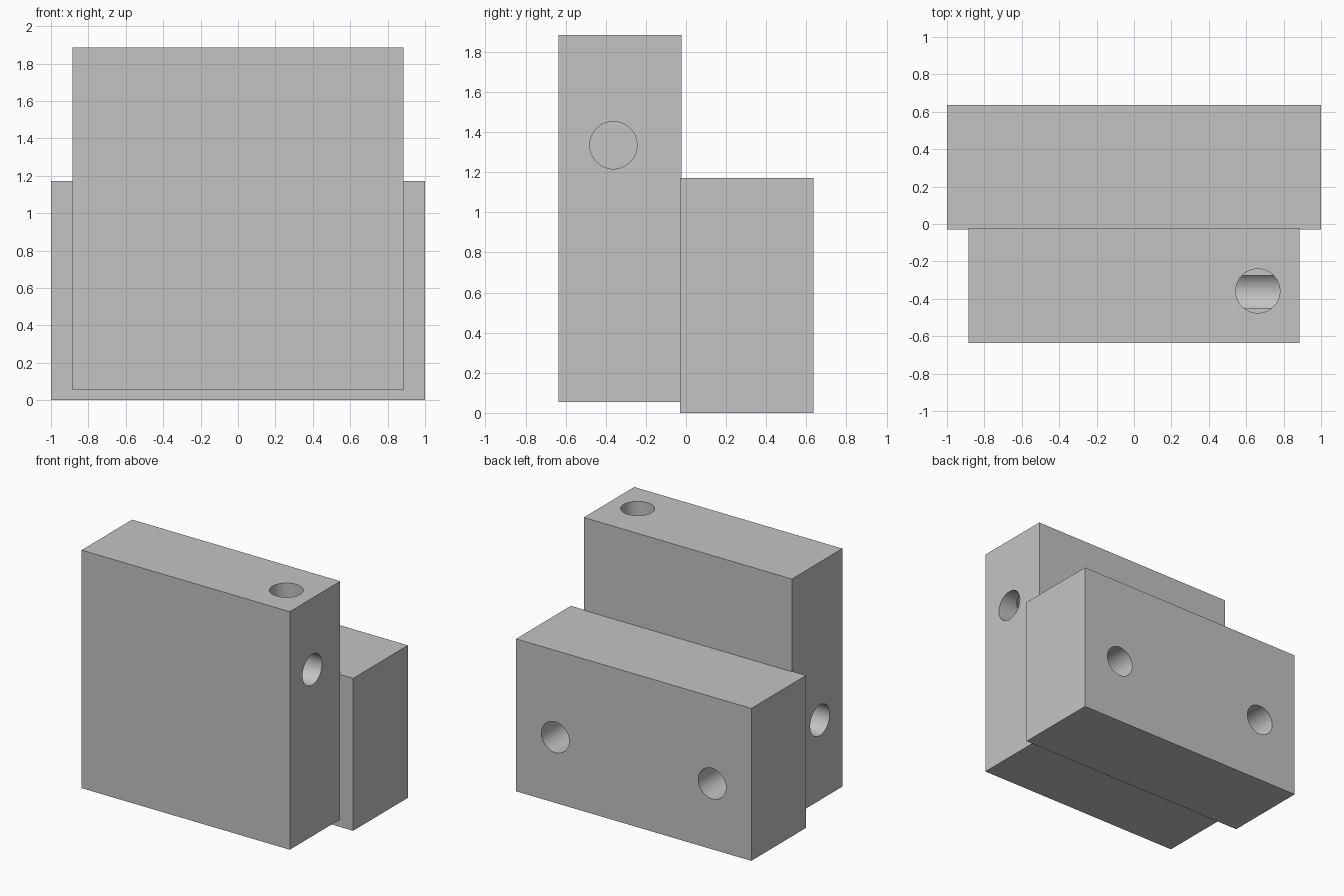
import bpy
import math
from mathutils import Vector

default = bpy.data.objects.get("Cube")
if default:
    bpy.data.objects.remove(default, do_unlink=True)

# One plain grey for everything
grey = bpy.data.materials.new("plain grey")
grey.use_nodes = True
colour = (0.55, 0.55, 0.55, 1.0)
grey.diffuse_color = colour
grey.node_tree.nodes["Principled BSDF"].inputs["Base Color"].default_value = colour

RADIUS = 0.118
DEPTH = 0.47
CLEARANCE = 0.1


def make_block(name, low, high):
    """Box between two opposite corners."""
    low, high = Vector(low), Vector(high)
    bpy.ops.mesh.primitive_cube_add(size=1, location=(low + high) / 2)
    block = bpy.context.object
    block.name = name
    block.scale = high - low
    bpy.ops.object.transform_apply(location=False, rotation=False, scale=True)
    block.data.materials.append(grey)
    return block


def drill(block, mouth, outward):
    """Flat-bottomed round hole, starting at mouth and running inward."""
    outward = Vector(outward)
    bpy.ops.mesh.primitive_cylinder_add(
        vertices=64, radius=RADIUS, depth=DEPTH + CLEARANCE,
        location=Vector(mouth) + outward * (CLEARANCE - DEPTH) / 2,
        rotation=outward.to_track_quat('Z', 'Y').to_euler())
    cutter = bpy.context.object
    cutter.name = "hole_cutter"
    cutter.hide_render = True
    cutter.data.materials.append(grey)
    select(block)
    cut = block.modifiers.new("hole", 'BOOLEAN')
    cut.operation = 'DIFFERENCE'
    cut.solver = 'EXACT'
    cut.object = cutter
    bpy.ops.object.modifier_apply(modifier=cut.name)
    bpy.data.objects.remove(cutter, do_unlink=True)


def select(obj):
    bpy.ops.object.select_all(action='DESELECT')
    obj.select_set(True)
    bpy.context.view_layer.objects.active = obj


# Tall front block with one hole in the top and one in each end
front_block = make_block("front_block", (-0.885, -0.635, 0.055), (0.885, -0.022, 1.885))
drill(front_block, (0.885, -0.362, 1.335), (1, 0, 0))
drill(front_block, (0.662, -0.358, 1.885), (0, 0, 1))
drill(front_block, (-0.885, -0.362, 0.67), (-1, 0, 0))

# Wide back block with a pair of holes in its rear face
back_block = make_block("back_block", (-1, -0.03, 0), (1, 0.635, 1.172))
for side in (-1, 1):
    drill(back_block, (side * 0.667, 0.635, 0.505), (0, 1, 0))

# Smooth hole walls, sharp block edges
for block in (front_block, back_block):
    select(block)
    bpy.ops.object.shade_smooth_by_angle(angle=math.radians(30))
